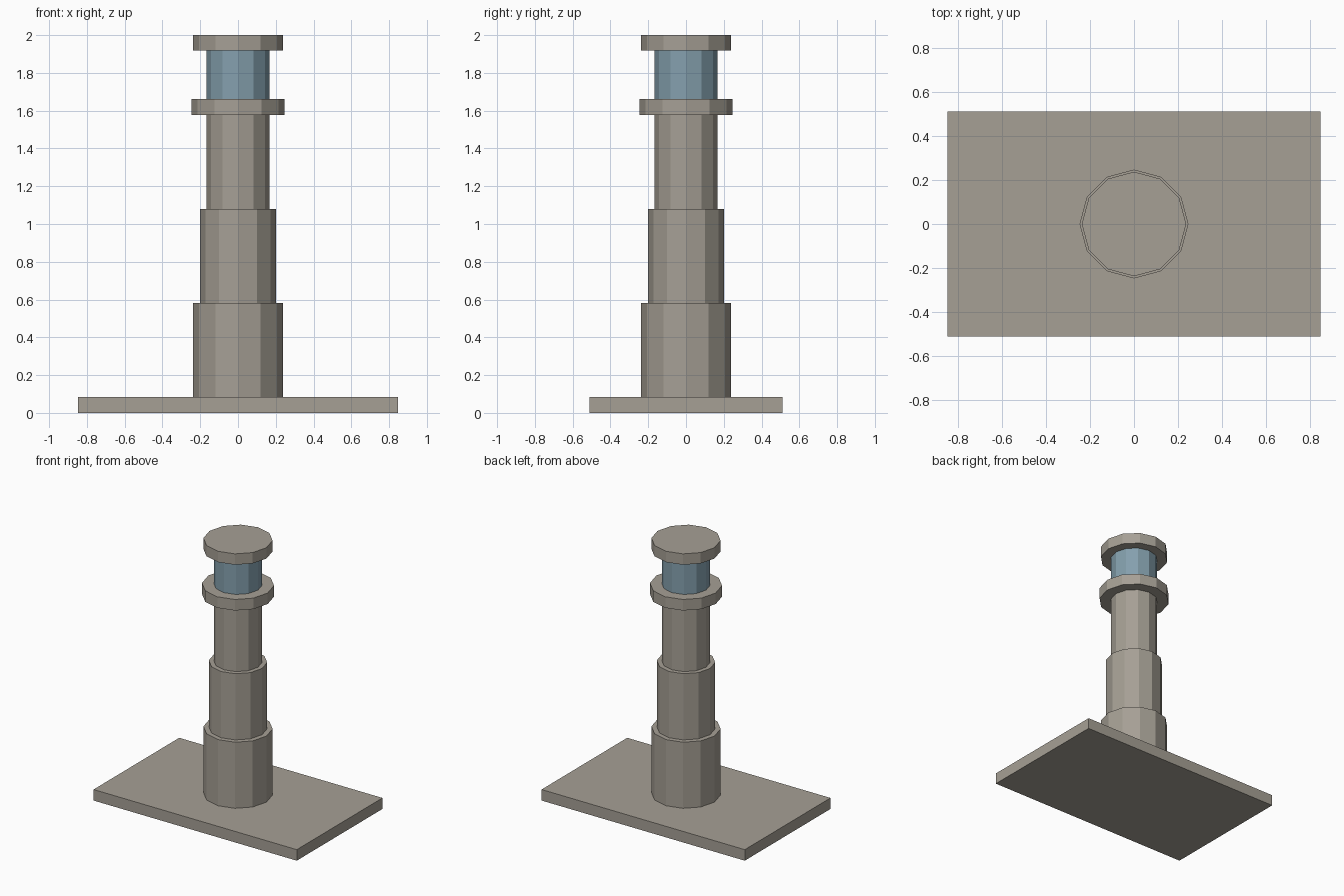
import bpy

cube = bpy.data.objects.get("Cube")
if cube:
    bpy.data.objects.remove(cube, do_unlink=True)


def make_material(name, rgb):
    mat = bpy.data.materials.new(name)
    mat.use_nodes = True
    color = (*rgb, 1.0)
    mat.diffuse_color = color
    mat.node_tree.nodes["Principled BSDF"].inputs["Base Color"].default_value = color
    return mat


stone = make_material("warm grey stone", (0.38, 0.35, 0.30))
glass = make_material("blue grey glass", (0.23, 0.35, 0.42))


def finish(name, mat):
    obj = bpy.context.object
    obj.name = name
    obj.data.materials.append(mat)


def drum(name, radius, bottom, top, mat=stone):
    """Upright twelve-sided drum between two heights."""
    bpy.ops.mesh.primitive_cylinder_add(
        vertices=12, radius=radius, depth=top - bottom,
        location=(0, 0, (bottom + top) / 2))
    finish(name, mat)


# Rectangular ground slab
SLAB = 0.083
bpy.ops.mesh.primitive_cube_add(size=1, location=(0, 0, SLAB / 2))
bpy.context.object.scale = (1.694, 1.02, SLAB)
bpy.ops.object.transform_apply(location=False, rotation=False, scale=True)
finish("base_slab", stone)

# Stepped tower
drum("lower_tower", 0.237, SLAB, 0.581)
drum("middle_tower", 0.2, 0.581, 1.08)
drum("upper_tower", 0.166, 1.08, 1.578)

# Gallery, lantern room and cap
drum("gallery", 0.247, 1.578, 1.661)
drum("lantern_room", 0.166, 1.661, 1.918, glass)
drum("roof_cap", 0.237, 1.918, 2.0)
